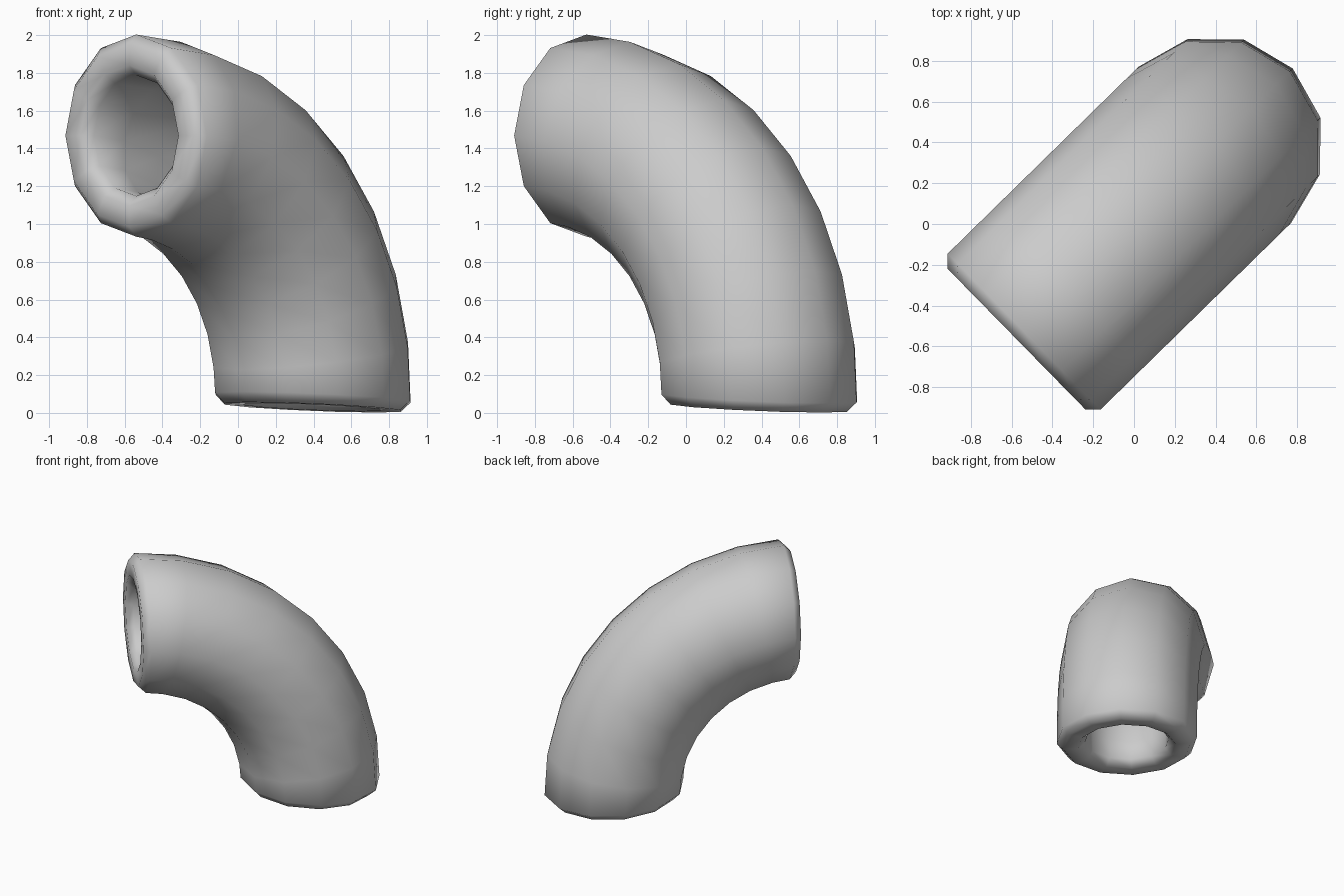
import bpy, bmesh
from math import sin, cos, pi, radians
from mathutils import Vector

cube = bpy.data.objects.get("Cube")
if cube:
    bpy.data.objects.remove(cube, do_unlink=True)

SIDES, SEGMENTS = 12, 8
BEND, OUTER, BORE, BEVEL = 1.36, 0.535, 0.32, 0.052
START, END = radians(-3.3), radians(90)
YAW = radians(44.4)
CENTRE_U, CENTRE_Z = -0.806, 0.108

grey = bpy.data.materials.new("Plain grey")
grey.use_nodes = True
colour = (0.6, 0.6, 0.6, 1)
grey.diffuse_color = colour
grey.node_tree.nodes["Principled BSDF"].inputs["Base Color"].default_value = colour

across = Vector((cos(YAW), sin(YAW), 0))
side = Vector((sin(YAW), -cos(YAW), 0))
up = Vector((0, 0, 1))
bend_centre = across * CENTRE_U + up * CENTRE_Z


def ring(bm, angle, radius, shift=0):
    """Add a ring of vertices square to the bend, shifted along the pipe."""
    out = across * cos(angle) + up * sin(angle)
    along = up * cos(angle) - across * sin(angle)
    middle = bend_centre + out * BEND + along * shift
    return [bm.verts.new(middle + (out * cos(a) + side * sin(a)) * radius)
            for a in (2 * pi * i / SIDES for i in range(SIDES))]


bm = bmesh.new()
bends = [START + (END - START) * i / SEGMENTS for i in range(1, SEGMENTS)]

# Outer wall, bevelled mouth, bore, then bevelled base
rings = [ring(bm, START, OUTER, BEVEL)]
rings += [ring(bm, a, OUTER) for a in bends]
rings += [ring(bm, END, OUTER, -BEVEL), ring(bm, END, OUTER - BEVEL),
          ring(bm, END, BORE + BEVEL), ring(bm, END, BORE, -BEVEL)]
rings += [ring(bm, a, BORE) for a in reversed(bends)]
rings += [ring(bm, START, BORE, BEVEL), ring(bm, START, BORE + BEVEL),
          ring(bm, START, OUTER - BEVEL)]

# Skin each ring to the next, closing back on the first
for near, far in zip(rings, rings[1:] + rings[:1]):
    for i in range(SIDES):
        j = (i + 1) % SIDES
        bm.faces.new((near[i], near[j], far[j], far[i]))
bmesh.ops.recalc_face_normals(bm, faces=bm.faces)
for face in bm.faces:
    face.smooth = True

mesh = bpy.data.meshes.new("pipe_elbow")
bm.to_mesh(mesh)
bm.free()
mesh.materials.append(grey)
elbow = bpy.data.objects.new("pipe_elbow", mesh)
bpy.context.collection.objects.link(elbow)
